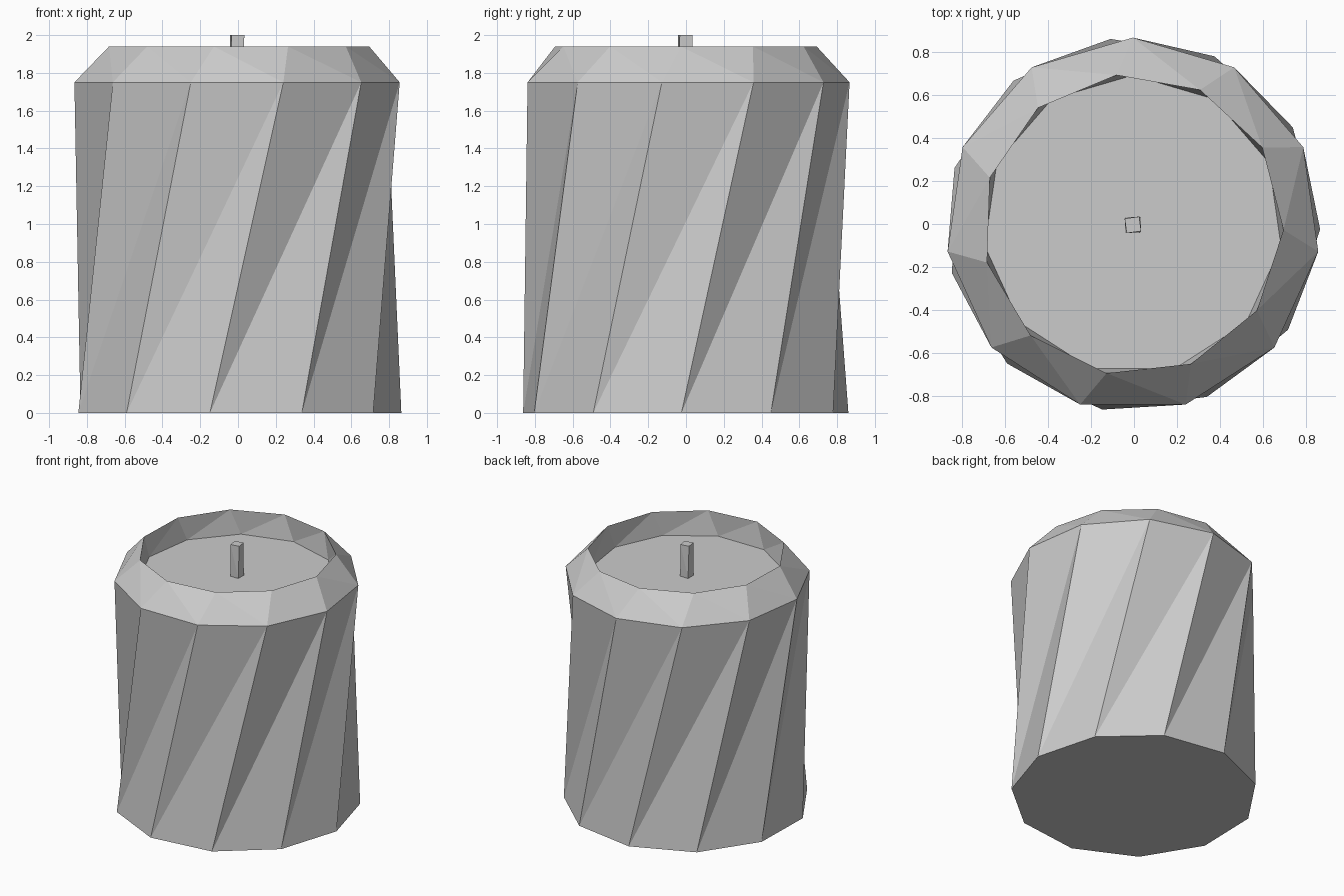
import bpy, bmesh
from math import cos, sin, radians, tau

if "Cube" in bpy.data.objects:
    bpy.data.objects.remove(bpy.data.objects["Cube"])

CX, CY = -0.005, -0.004


def twisted(name, sides, rings):
    """Stack of (radius, z, start angle) rings, split into triangles along the twist, capped at both ends."""
    bm = bmesh.new()
    loops = []
    for r, z, deg in rings:
        a0 = radians(deg)
        loops.append([bm.verts.new((CX + r * cos(a0 + tau * k / sides),
                                    CY + r * sin(a0 + tau * k / sides), z))
                      for k in range(sides)])
    for (lo, hi), (ra, rb) in zip(zip(loops, loops[1:]), zip(rings, rings[1:])):
        for k in range(sides):
            n = (k + 1) % sides
            if rb[2] >= ra[2]:      # twisting onward
                bm.faces.new((lo[k], lo[n], hi[k]))
                bm.faces.new((lo[n], hi[n], hi[k]))
            else:                   # twisting back, down the inner wall
                bm.faces.new((lo[k], lo[n], hi[n]))
                bm.faces.new((lo[k], hi[n], hi[k]))
    bm.faces.new(loops[0][::-1])
    bm.faces.new(loops[-1])
    bmesh.ops.recalc_face_normals(bm, faces=bm.faces)
    mesh = bpy.data.meshes.new(name)
    bm.to_mesh(mesh)
    bm.free()
    obj = bpy.data.objects.new(name, mesh)
    bpy.context.collection.objects.link(obj)
    return obj


# Wax body: twisted wall, sloped shoulder, rim, sunken top
twisted("candle_wax", 11, [(0.87, 0.0, 31.4), (0.87, 1.75, 90.0),
                           (0.70, 1.94, 96.3), (0.695, 1.75, 90.0)])

# Wick: thin square post with the same twist
twisted("wick", 4, [(0.048, 1.75, 44.5), (0.048, 2.0, 53.0)])
